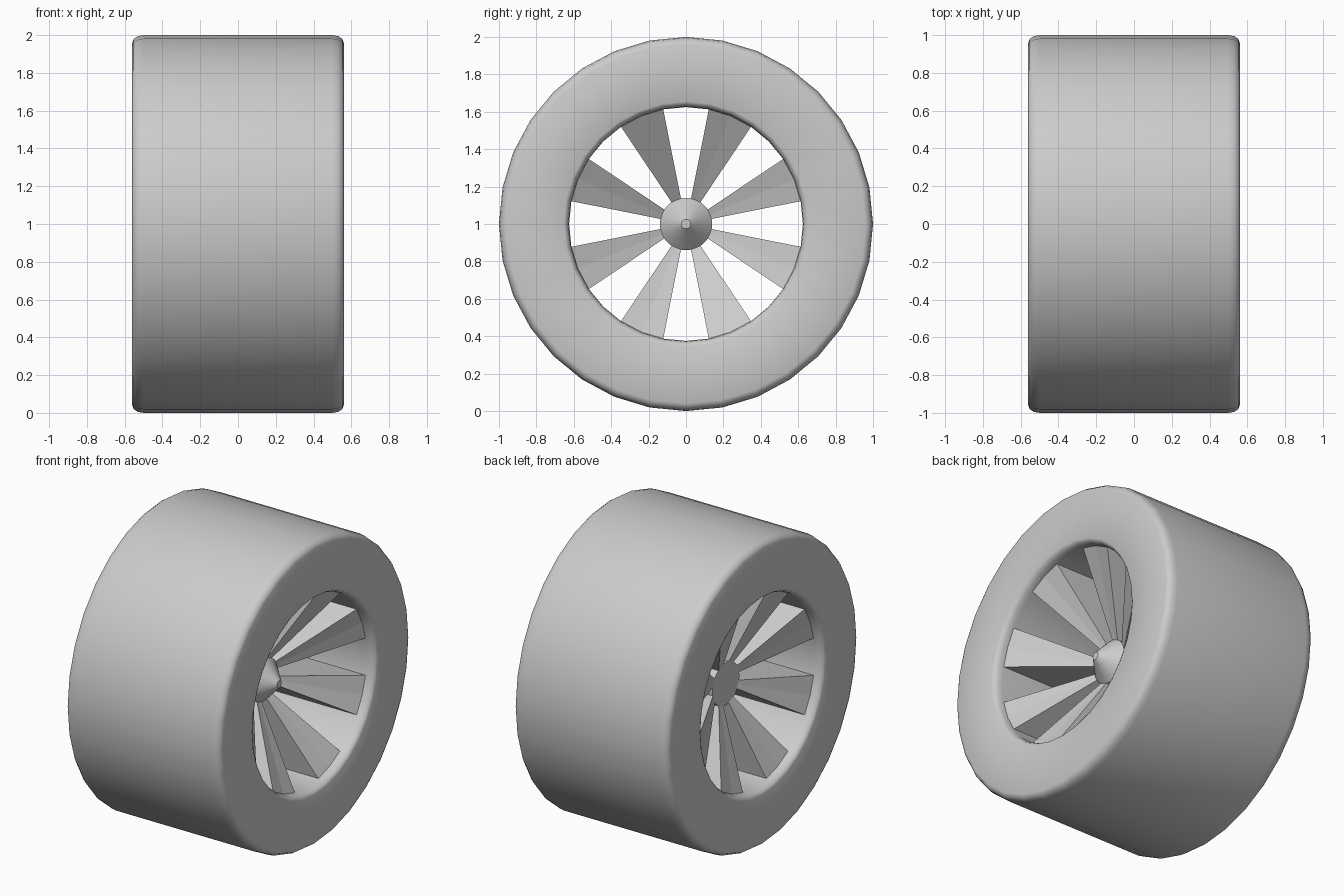
import bpy, bmesh, math

if "Cube" in bpy.data.objects:
    bpy.data.objects.remove(bpy.data.objects["Cube"])

SIDES = 32
STEP = math.tau / SIDES

grey = bpy.data.materials.new("plain grey")
grey.use_nodes = True
COLOUR = (0.6, 0.6, 0.6, 1)
grey.diffuse_color = COLOUR
grey.node_tree.nodes["Principled BSDF"].inputs["Base Color"].default_value = COLOUR


def sweep(name, profile, first=0, steps=SIDES, smooth=None):
    """Turn a closed (x, radius) outline about the wheel axle."""
    bm = bmesh.new()
    full = steps == SIDES
    rings = []
    for i in range(steps if full else steps + 1):
        a = (first + i) * STEP
        rings.append([bm.verts.new((x, r * math.sin(a), r * math.cos(a))) for x, r in profile])
    n = len(profile)
    for i in range(steps):
        here, there = rings[i], rings[(i + 1) % len(rings)]
        for j in range(n):
            k = (j + 1) % n
            bm.faces.new((here[j], here[k], there[k], there[j]))
    if not full:
        bm.faces.new(rings[0])
        bm.faces.new(rings[-1])
    bmesh.ops.remove_doubles(bm, verts=bm.verts, dist=1e-5)
    bmesh.ops.recalc_face_normals(bm, faces=bm.faces)
    mesh = bpy.data.meshes.new(name)
    bm.to_mesh(mesh)
    bm.free()
    mesh.materials.append(grey)
    obj = bpy.data.objects.new(name, mesh)
    obj.location.z = 1
    bpy.context.collection.objects.link(obj)
    if smooth:
        bpy.ops.object.select_all(action='DESELECT')
        obj.select_set(True)
        bpy.context.view_layer.objects.active = obj
        bpy.ops.object.shade_smooth_by_angle(angle=math.radians(smooth))
    return obj


def rounded(cx, cr, dx, dr, start, segments=3):
    """Quarter-round corner of the tyre section."""
    angles = [math.radians(start + 90 * i / segments) for i in range(segments + 1)]
    return [(cx + dx * math.cos(a), cr + dr * math.sin(a)) for a in angles]


# Tyre: a wide ring with rounded shoulders and bead edges
HALF, ROUND, BEAD = 0.56, 0.06, 0.03
INNER, OUTER = 0.625, 1.0
section = (rounded(HALF - ROUND, OUTER - 0.04, ROUND, 0.04, 0)
           + rounded(-HALF + ROUND, OUTER - 0.04, ROUND, 0.04, 90)
           + rounded(-HALF + ROUND, INNER + BEAD, ROUND, BEAD, 180)
           + rounded(HALF - ROUND, INNER + BEAD, ROUND, BEAD, 270))
sweep("tyre", section, smooth=40)

# Hub: drum with a flat back and a blunt cone on the outer side
BACK, FRONT, HUB = -0.29, 0.19, 0.14
sweep("hub", [(BACK, 0), (BACK, HUB), (FRONT, HUB), (0.30, 0.025), (0.30, 0)], smooth=30)

# Spokes: eight solid wedges, deeper at the rim than at the hub
wedge = [(BACK, HUB - 0.005), (-0.5, INNER + 0.003), (0.5, INNER + 0.003), (FRONT, HUB - 0.005)]
for i in range(8):
    sweep(f"spoke_{i + 1}", wedge, first=1 + 4 * i, steps=2)
